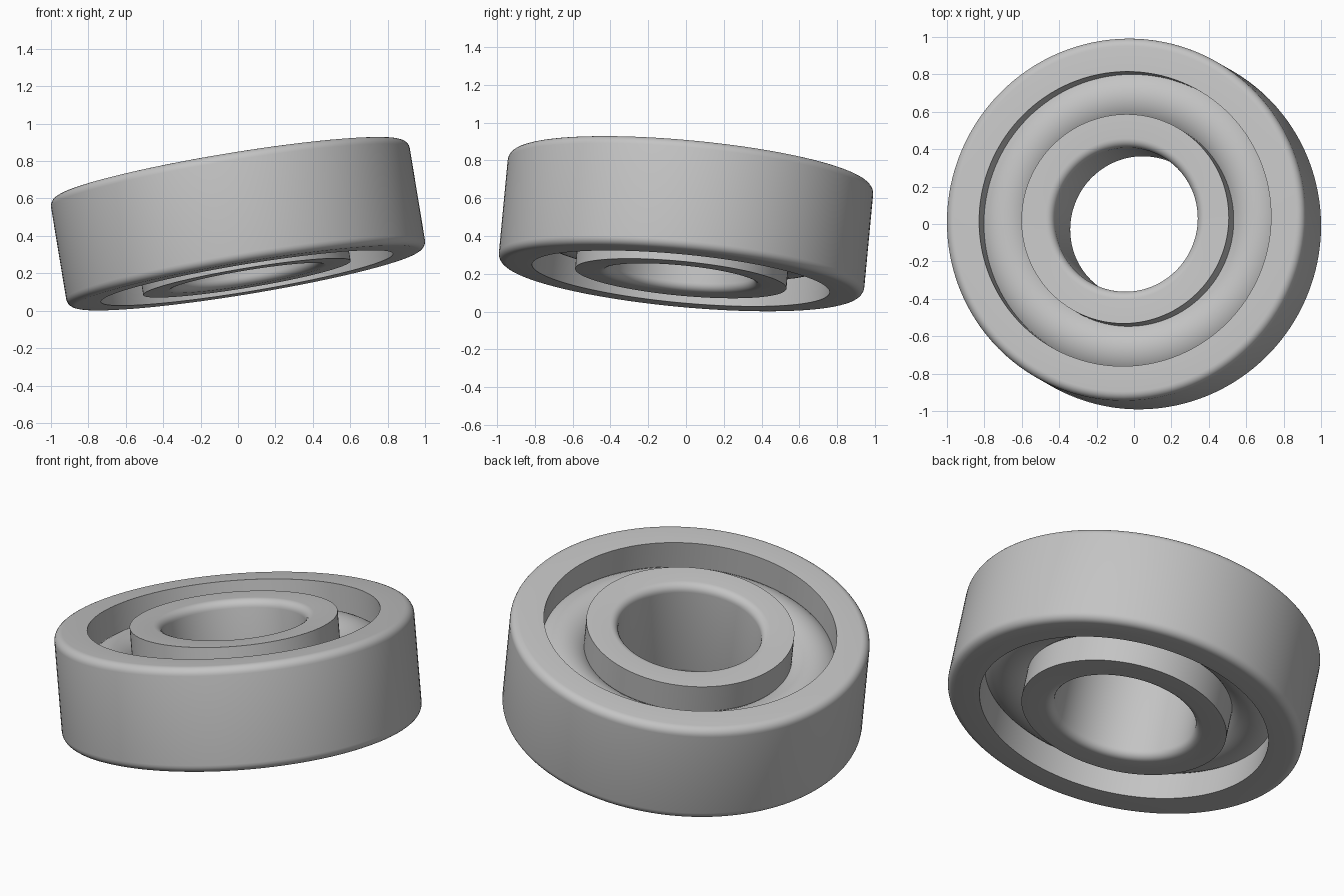
import bpy, bmesh
from math import sin, cos, pi, radians
from mathutils import Vector, Matrix

if "Cube" in bpy.data.objects:
    bpy.data.objects.remove(bpy.data.objects["Cube"])

OUTER_R, BORE_R = 0.972, 0.387      # outside and bore radii
LIP_OUT, LIP_IN = 0.791, 0.562      # walls of the open channel
HALF_W, FILLET = 0.295, 0.045
PITCH_R, BALL_R = 0.678, 0.176      # rolling track centre and section
SEGMENTS = 128

axis = Vector((-0.165, 0.095, 1)).normalized()
tilt = Vector((0, 0, 1)).rotation_difference(axis).to_matrix().to_4x4()
placement = Matrix.Translation((0, 0, 0.465)) @ tilt

steel = bpy.data.materials.new("steel_grey")
steel.use_nodes = True
grey = (0.55, 0.55, 0.55, 1)
steel.diffuse_color = grey
steel.node_tree.nodes["Principled BSDF"].inputs["Base Color"].default_value = grey


def arc(r, z, radius, start, end, steps):
    """Points of a circular arc in the (radius, height) plane."""
    angles = [radians(start + (end - start) * i / steps) for i in range(steps + 1)]
    return [(r + radius * cos(a), z + radius * sin(a)) for a in angles]


def lathe(name, profile):
    """Turn a closed section around the tilted axis."""
    bm = bmesh.new()
    rings = []
    for i in range(SEGMENTS):
        a = 2 * pi * i / SEGMENTS
        rings.append([bm.verts.new((r * cos(a), r * sin(a), z)) for r, z in profile])
    n = len(profile)
    for i, ring in enumerate(rings):
        following = rings[(i + 1) % SEGMENTS]
        for j in range(n):
            k = (j + 1) % n
            bm.faces.new((ring[j], following[j], following[k], ring[k]))
    bmesh.ops.recalc_face_normals(bm, faces=bm.faces)
    mesh = bpy.data.meshes.new(name)
    bm.to_mesh(mesh)
    bm.free()
    mesh.materials.append(steel)
    obj = bpy.data.objects.new(name, mesh)
    bpy.context.collection.objects.link(obj)
    obj.matrix_world = placement
    bpy.ops.object.select_all(action="DESELECT")
    obj.select_set(True)
    bpy.context.view_layer.objects.active = obj
    bpy.ops.object.shade_smooth_by_angle(angle=radians(35))
    return obj


h = HALF_W - FILLET

# Outer ring, rounded on its outside edges
lathe("outer_ring",
      [(LIP_OUT, HALF_W), (LIP_OUT, -HALF_W)]
      + arc(OUTER_R - FILLET, -h, FILLET, -90, 0, 6)
      + arc(OUTER_R - FILLET, h, FILLET, 0, 90, 6))

# Inner ring, rounded on its bore edges
lathe("inner_ring",
      [(LIP_IN, -HALF_W), (LIP_IN, HALF_W)]
      + arc(BORE_R + FILLET, h, FILLET, 90, 180, 6)
      + arc(BORE_R + FILLET, -h, FILLET, 180, 270, 6))

# Rounded track filling the channel between the rings
lathe("rolling_track", arc(PITCH_R, 0, BALL_R, 0, 360, 40)[:-1])
